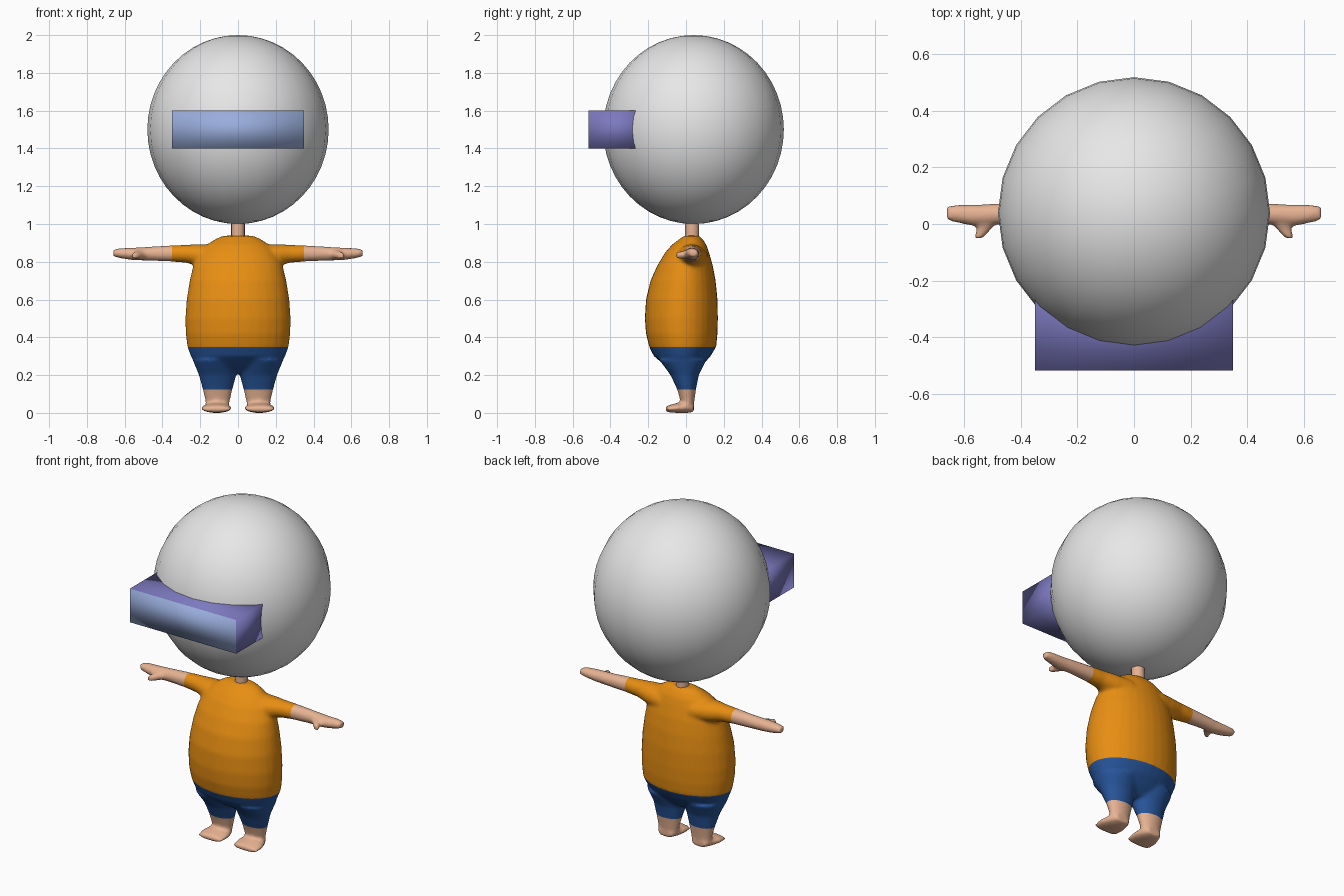
import bpy, bmesh, math
from mathutils import Vector

if "Cube" in bpy.data.objects:
    bpy.data.objects.remove(bpy.data.objects["Cube"], do_unlink=True)


def material(name, rgb):
    m = bpy.data.materials.new(name)
    m.use_nodes = True
    m.diffuse_color = (*rgb, 1)
    m.node_tree.nodes["Principled BSDF"].inputs["Base Color"].default_value = (*rgb, 1)
    return m


skin = material("skin", (0.8, 0.45, 0.29))
shirt = material("orange_shirt", (0.8, 0.27, 0.006))
shorts = material("blue_shorts", (0.02, 0.09, 0.32))
white = material("pale_grey", (0.8, 0.8, 0.8))
purple = material("purple_casing", (0.2, 0.19, 0.52))
glass = material("pale_blue_glass", (0.32, 0.42, 0.72))


def make_object(name, bm, *mats):
    bmesh.ops.recalc_face_normals(bm, faces=bm.faces)
    mesh = bpy.data.meshes.new(name)
    bm.to_mesh(mesh)
    bm.free()
    obj = bpy.data.objects.new(name, mesh)
    bpy.context.collection.objects.link(obj)
    for m in mats:
        mesh.materials.append(m)
    for p in mesh.polygons:
        p.use_smooth = True
    return obj


def loft(bm, axis, rings, side=1, sides=32):
    """Closed tube of ellipses: (position, centre a, centre b, radius a, radius b)."""
    a, b = [i for i in range(3) if i != axis]
    loops = []
    for pos, ca, cb, ra, rb in rings:
        loop = []
        for i in range(sides):
            t = math.tau * i / sides
            co = Vector()
            co[axis], co[a], co[b] = pos, ca + ra * math.cos(t), cb + rb * math.sin(t)
            co.x *= side
            loop.append(bm.verts.new(co))
        loops.append(loop)
    faces = [bm.faces.new(loops[0]), bm.faces.new(loops[-1])]
    for lo, hi in zip(loops, loops[1:]):
        for i in range(sides):
            j = (i + 1) % sides
            faces.append(bm.faces.new((lo[i], lo[j], hi[j], hi[i])))
    bmesh.ops.recalc_face_normals(bm, faces=faces)


# Torso: height, front, back, half width
torso = [(.21, -.05, .04, .16), (.25, -.11, .085, .215), (.30, -.17, .13, .25),
         (.35, -.195, .16, .268), (.42, -.212, .167, .277), (.50, -.218, .169, .279),
         (.60, -.212, .167, .272), (.70, -.188, .157, .256), (.78, -.152, .142, .237),
         (.85, -.11, .122, .2), (.89, -.075, .108, .165), (.92, -.035, .088, .12),
         (.938, -.01, .07, .08)]
bm = bmesh.new()
loft(bm, 2, [(z, 0, (f + k) / 2, w, (k - f) / 2) for z, f, k, w in torso])

arm = [(.1, .03, .825, .09, .065), (.2, .03, .833, .072, .06), (.27, .033, .842, .052, .048),
       (.35, .035, .844, .043, .043), (.45, .036, .843, .037, .038), (.52, .034, .842, .036, .035),
       (.57, .032, .842, .038, .032), (.62, .036, .845, .033, .027), (.66, .038, .847, .026, .02)]
thumb = [(.03, .5, .842, .04, .024), (-.01, .525, .838, .029, .022), (-.05, .548, .833, .018, .018)]
leg = [(.28, .12, -.017, .12, .125), (.2, .108, -.007, .099, .075), (.125, .108, .003, .079, .05),
       (.06, .108, .008, .064, .036), (.02, .11, .008, .06, .032)]
foot = [(.042, .11, .026, .045, .022), (0, .111, .028, .068, .029),
        (-.05, .114, .026, .082, .026), (-.108, .116, .02, .075, .016)]
for side in (1, -1):
    loft(bm, 0, arm, side)
    loft(bm, 1, thumb, side)
    loft(bm, 2, leg, side)
    loft(bm, 1, foot, side)

# Fuse the limbs and torso into one soft skin
body = make_object("body", bm)
fuse = body.modifiers.new("fuse", 'REMESH')
fuse.mode = 'VOXEL'
fuse.voxel_size = 0.01
soften = body.modifiers.new("soften", 'SMOOTH')
soften.factor = 0.5
soften.iterations = 7
bpy.context.view_layer.update()
fused = bpy.data.meshes.new_from_object(body.evaluated_get(bpy.context.evaluated_depsgraph_get()))
bpy.data.objects.remove(body, do_unlink=True)

# Cut clean hems, then colour shirt, shorts and skin
WAIST, HEM, CUFF = 0.35, 0.125, 0.35
bm = bmesh.new()
bm.from_mesh(fused)
for co, no in (((0, 0, WAIST), (0, 0, 1)), ((0, 0, HEM), (0, 0, 1)),
               ((CUFF, 0, 0), (1, 0, 0)), ((-CUFF, 0, 0), (1, 0, 0))):
    bmesh.ops.bisect_plane(bm, geom=bm.verts[:] + bm.edges[:] + bm.faces[:],
                           plane_co=co, plane_no=no, dist=1e-5)
for f in bm.faces:
    c = f.calc_center_median()
    if abs(c.x) > CUFF or c.z < HEM:
        f.material_index = 0
    else:
        f.material_index = 1 if c.z > WAIST else 2
make_object("body", bm, skin, shirt, shorts)

# Neck
bm = bmesh.new()
loft(bm, 2, [(.9, 0, .033, .036, .037), (1.03, 0, .033, .036, .037)], sides=16)
neck = make_object("neck", bm, skin)
for p in neck.data.polygons:
    p.use_smooth = len(p.vertices) == 4

# Head
bm = bmesh.new()
bmesh.ops.create_uvsphere(bm, u_segments=24, v_segments=24, radius=1)
bmesh.ops.scale(bm, vec=(.48, .478, .5), verts=bm.verts)
bmesh.ops.translate(bm, vec=(0, .04, 1.5), verts=bm.verts)
make_object("head", bm, white)

# Visor: box sunk into the head, glass on its front
bm = bmesh.new()
bmesh.ops.create_cube(bm, size=1)
bmesh.ops.scale(bm, vec=(.7, .32, .2), verts=bm.verts)
bmesh.ops.translate(bm, vec=(0, -.357, 1.5), verts=bm.verts)
for f in bm.faces:
    f.material_index = int(f.normal.y < -.5)
make_object("visor", bm, purple, glass)
